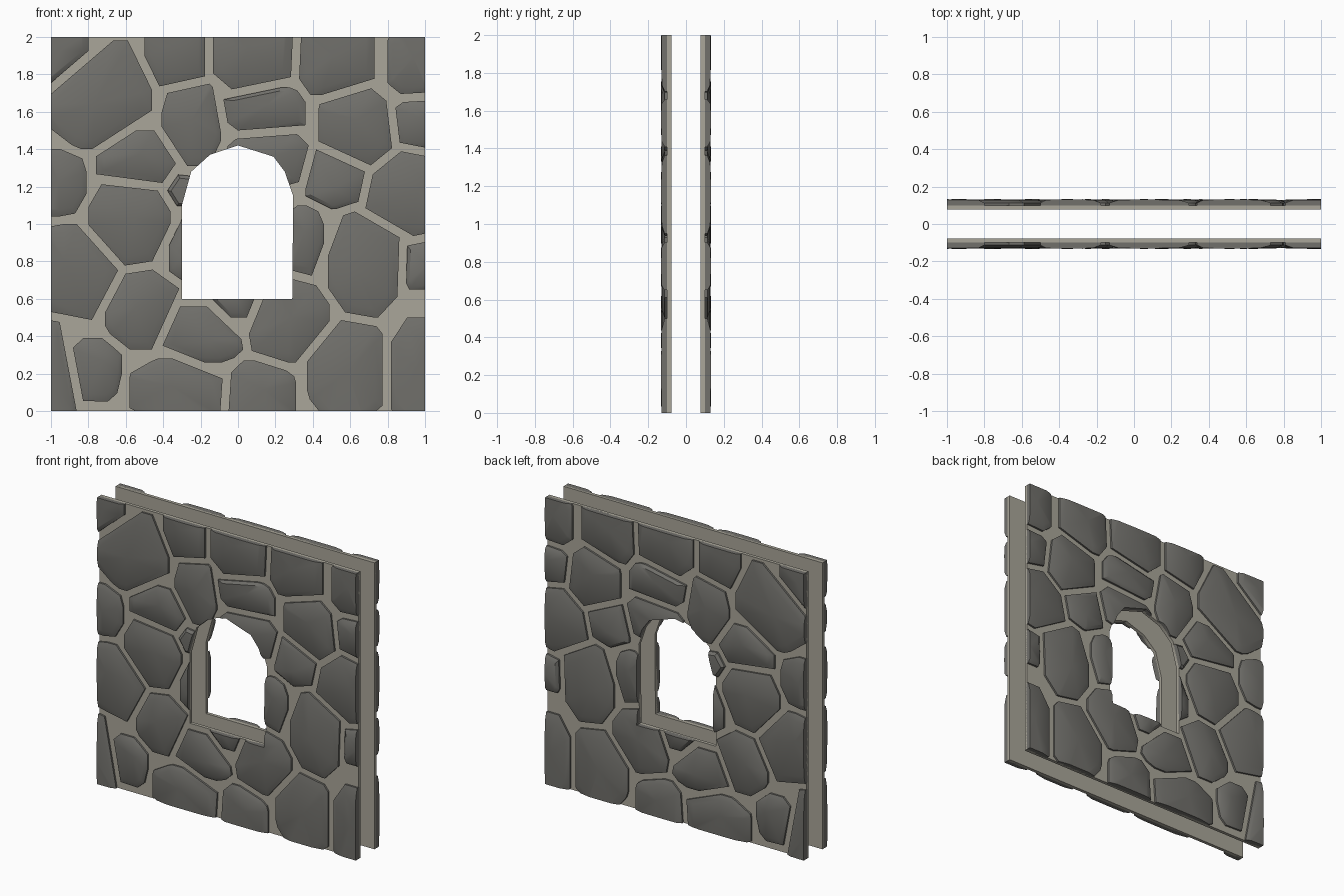
import bpy, bmesh, math, random
from mathutils import Vector

if "Cube" in bpy.data.objects:
    bpy.data.objects.remove(bpy.data.objects["Cube"])

random.seed(4)
BACK, FACE, RIM, DOME, TOP = -0.077, -0.100, -0.113, -0.127, -0.133
GAP = 0.022


def material(name, rgb):
    m = bpy.data.materials.new(name)
    m.diffuse_color = (*rgb, 1)
    m.use_nodes = True
    m.node_tree.nodes["Principled BSDF"].inputs["Base Color"].default_value = m.diffuse_color
    return m


mortar_mat = material("mortar_beige", (0.40, 0.38, 0.32))
stone_mat = material("stone_grey", (0.165, 0.162, 0.148))


def make_object(name, bm, mat=None):
    bmesh.ops.recalc_face_normals(bm, faces=bm.faces)
    me = bpy.data.meshes.new(name)
    bm.to_mesh(me)
    bm.free()
    ob = bpy.data.objects.new(name, me)
    bpy.context.collection.objects.link(ob)
    if mat:
        me.materials.append(mat)
    return ob


def loft(bm, rings, tip=None):
    """Closed solid through equal-length rings, optionally ending in a tip point."""
    rings = [[bm.verts.new(p) for p in r] for r in rings]
    n = len(rings[0])
    bm.faces.new(rings[0])
    for a, b in zip(rings, rings[1:]):
        for i in range(n):
            bm.faces.new((a[i], a[(i + 1) % n], b[(i + 1) % n], b[i]))
    if tip is None:
        bm.faces.new(rings[-1])
    else:
        t = bm.verts.new(tip)
        for i in range(n):
            bm.faces.new((rings[-1][i], rings[-1][(i + 1) % n], t))


def prism(name, outline, y0, y1, mat=None):
    bm = bmesh.new()
    loft(bm, [[(x, y, z) for x, z in outline] for y in (y0, y1)])
    return make_object(name, bm, mat)


def boolean(ob, cutter, op):
    mod = ob.modifiers.new(op.lower(), 'BOOLEAN')
    mod.object, mod.operation, mod.solver = cutter, op, 'EXACT'
    bpy.context.view_layer.objects.active = ob
    bpy.ops.object.modifier_apply(modifier=mod.name)


def clip(poly, n, d):
    """Keep the part of a 2D polygon where p.n <= d."""
    out = []
    for p, q in zip(poly, poly[1:] + poly[:1]):
        a, b = p.dot(n) - d, q.dot(n) - d
        if a <= 0:
            out.append(p)
        if a * b < 0:
            out.append(p.lerp(q, a / (a - b)))
    return out


# stones: centre x, centre z, half width, half height (edge stones overshoot the frame)
STONES = [
    (-.94, 1.90, .14, .16), (-.76, 1.69, .30, .29), (-.33, 1.90, .17, .18),
    (.08, 1.90, .23, .18), (.52, 1.88, .21, .19), (.95, 1.88, .15, .19),
    (.97, 1.53, .15, .14), (.64, 1.49, .21, .24), (.14, 1.61, .22, .12),
    (-.25, 1.54, .16, .23), (-.54, 1.35, .22, .15), (-.96, 1.22, .15, .18),
    (-.58, 1.00, .22, .24), (-.87, .74, .23, .26), (-.51, .55, .20, .22),
    (-.29, .86, .08, .18), (-.29, 1.18, .09, .09), (.16, 1.35, .22, .14),
    (.53, 1.25, .17, .17), (.90, 1.17, .23, .24), (.36, .91, .10, .19),
    (.68, .79, .20, .29), (.98, .78, .10, .13), (.25, .49, .24, .23),
    (-.02, .60, .18, .10), (-.20, .41, .25, .15), (-.77, .22, .15, .17),
    (-.32, .11, .26, .17), (.12, .08, .19, .19), (.58, .22, .21, .27),
    (.95, .22, .15, .28), (-.98, .18, .13, .33),
]


def reach(s, d):
    return math.hypot(s[2] * d.x, s[3] * d.y)


def outline(i):
    """Chamfered box, trimmed where neighbouring stones meet."""
    s = STONES[i]
    c, w, h = Vector(s[:2]), s[2], s[3]
    poly = []
    for sx, sz, flip in ((1, 1, 0), (-1, 1, 1), (-1, -1, 0), (1, -1, 1)):
        u, v = random.uniform(.25, .7), random.uniform(.2, .6)
        pair = [c + Vector((sx * w, sz * h * (1 - v))), c + Vector((sx * w * (1 - u), sz * h))]
        poly += pair[::-1] if flip else pair
    for j, o in enumerate(STONES):
        if j != i:
            d = Vector(o[:2]) - c
            dist = d.length
            d.normalize()
            a, b = reach(s, d), reach(o, d)
            poly = clip(poly, d, c.dot(d) + dist * a / (a + b) - GAP)
    clean = [p for k, p in enumerate(poly) if (p - poly[k - 1]).length > .012]
    return clean


# mortar slab, window profile and frame
frame = [(-1, 0), (1, 0), (1, 2), (-1, 2)]
mortar = prism("mortar_slab", frame, BACK, FACE, mortar_mat)
arch = [(.295, 1.15), (.25, 1.28), (.19, 1.36), (0, 1.42), (-.15, 1.37), (-.25, 1.28), (-.30, 1.10)]
window = prism("window_cutter", [(-.30, .60), (.29, .60)] + arch, -.3, .3)
edge = prism("frame_cutter", frame, -.3, .3)

# domed field stones
bm = bmesh.new()
for i in range(len(STONES)):
    pts = outline(i)
    if len(pts) < 3:
        continue
    mid = sum(pts, Vector((0, 0))) / len(pts)

    def ring(scale, y):
        return [(q.x, y, q.y) for q in (mid.lerp(p, scale) for p in pts)]

    tip = (mid.x + random.uniform(-.02, .02), TOP, mid.y + random.uniform(0, .03))
    loft(bm, [ring(1, FACE + .01), ring(1, RIM), ring(.8, DOME - .002 * random.random())], tip)
stones = make_object("field_stones", bm, stone_mat)

# cut window and outer edges, shade, then mirror to the rear face of the wall
boolean(stones, edge, 'INTERSECT')
for ob in (mortar, stones):
    boolean(ob, window, 'DIFFERENCE')
    bpy.ops.object.select_all(action='DESELECT')
    ob.select_set(True)
    bpy.context.view_layer.objects.active = ob
    bpy.ops.object.shade_smooth_by_angle(angle=math.radians(35))
    mod = ob.modifiers.new("rear_side", 'MIRROR')
    mod.use_axis = (False, True, False)
    mod.use_mirror_merge = False
for helper in (window, edge):
    bpy.data.objects.remove(helper)
